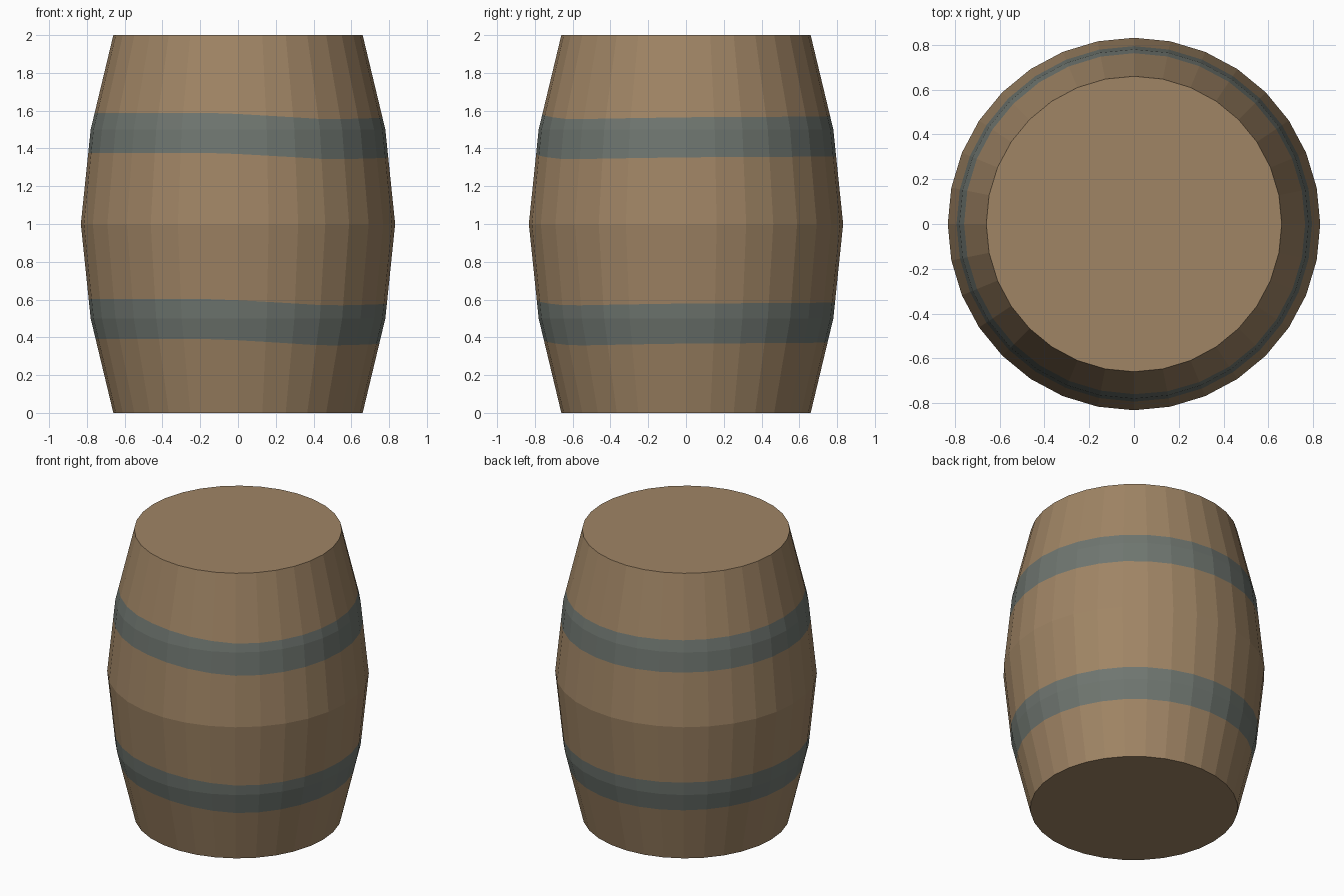
import bpy, bmesh, math

cube = bpy.data.objects.get("Cube")
if cube:
    bpy.data.objects.remove(cube, do_unlink=True)


def make_material(name, srgb):
    colour = [((c / 255 + 0.055) / 1.055) ** 2.4 for c in srgb] + [1.0]
    mat = bpy.data.materials.new(name)
    mat.use_nodes = True
    mat.diffuse_color = colour
    mat.node_tree.nodes["Principled BSDF"].inputs["Base Color"].default_value = colour
    return mat


def interpolate(points, t):
    for (a, va), (b, vb) in zip(points, points[1:]):
        if t <= b:
            return va + (vb - va) * (t - a) / (b - a)
    return points[-1][1]


SIDES = 32
PROFILE = [(0, 0.66), (0.5, 0.78), (1, 0.832), (1.5, 0.78), (2, 0.66)]
# Slight waver of the hand-painted hoops: angle in degrees, height offset
WAVER = [(-180, 0.02), (-97, 0.02), (-53, -0.014), (0, -0.003), (90, 0.003), (180, 0.02)]
HOOP_HALF = 0.106
LOWER_HOOP, UPPER_HOOP = 0.476, 1.462


def stave_edge(bm, i):
    """One vertical seam, with points where it bends and where hoops begin and end."""
    degrees = 360 * i / SIDES - 180
    angle = math.radians(degrees)
    shift = interpolate(WAVER, degrees)
    low, high = LOWER_HOOP + shift, UPPER_HOOP + shift
    heights = [0, low - HOOP_HALF, 0.5, low + HOOP_HALF, 1,
               high - HOOP_HALF, 1.5, high + HOOP_HALF, 2]
    seam = []
    for z in heights:
        r = interpolate(PROFILE, z)
        seam.append(bm.verts.new((r * math.cos(angle), r * math.sin(angle), z)))
    return seam


# Barrel body: flat staves with hoops cut into the surface
bm = bmesh.new()
seams = [stave_edge(bm, i) for i in range(SIDES)]
HOOP_ROWS = (1, 2, 5, 6)
for i, seam in enumerate(seams):
    following = seams[(i + 1) % SIDES]
    for row in range(len(seam) - 1):
        face = bm.faces.new((seam[row], following[row], following[row + 1], seam[row + 1]))
        face.material_index = 1 if row in HOOP_ROWS else 0

# Flat lid and base
bm.faces.new([seam[-1] for seam in seams])
bm.faces.new([seam[0] for seam in reversed(seams)])
bmesh.ops.recalc_face_normals(bm, faces=bm.faces)

mesh = bpy.data.meshes.new("barrel")
bm.to_mesh(mesh)
bm.free()
mesh.materials.append(make_material("wood", (160, 133, 101)))
mesh.materials.append(make_material("dull_steel", (111, 118, 112)))
barrel = bpy.data.objects.new("barrel", mesh)
bpy.context.collection.objects.link(barrel)
